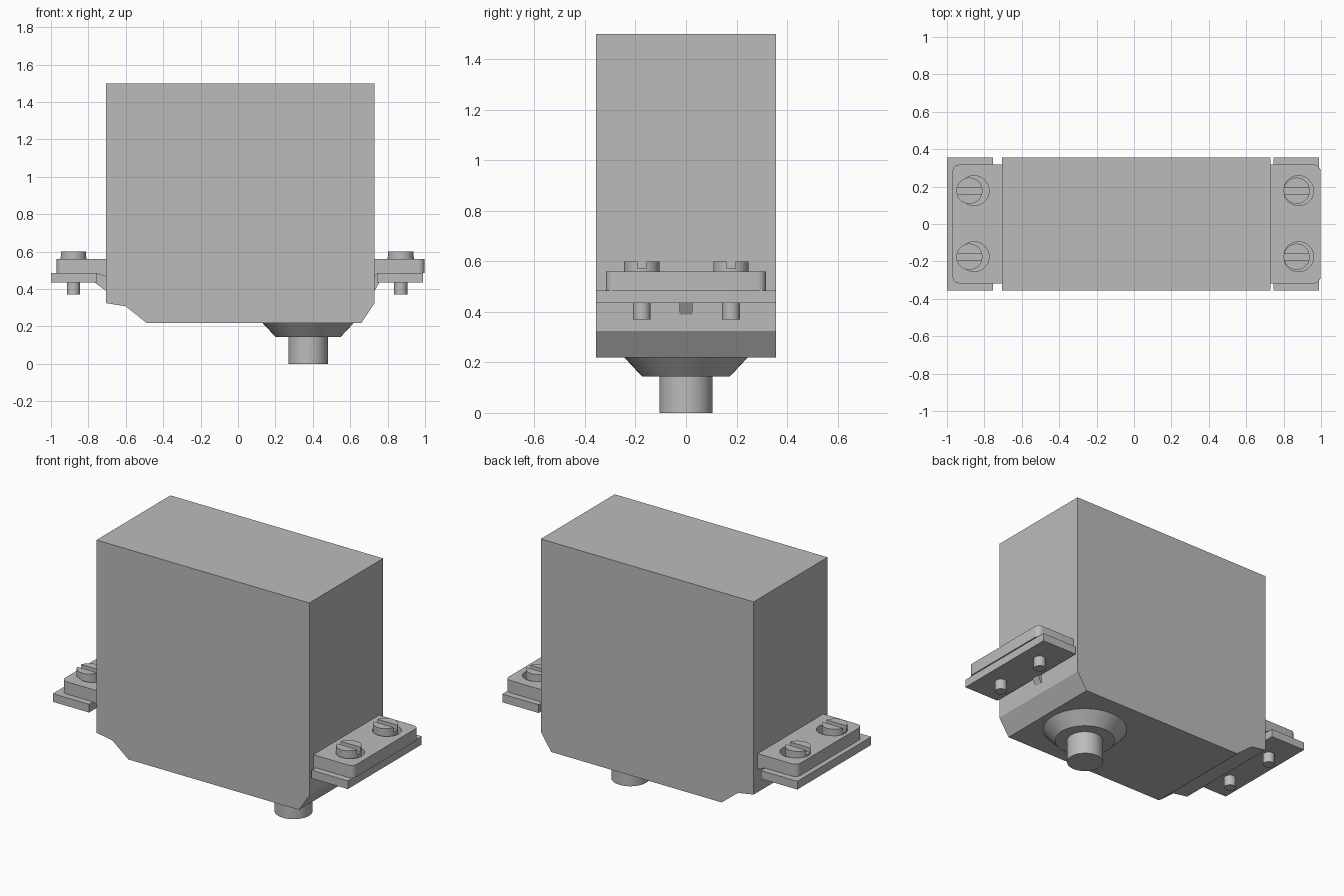
import bpy
import bmesh
from math import pi, cos, sin, radians
from mathutils import Matrix

if "Cube" in bpy.data.objects:
    bpy.data.objects.remove(bpy.data.objects["Cube"])

grey = bpy.data.materials.new("plain_grey")
grey.use_nodes = True
GREY = (0.5, 0.5, 0.5, 1)
grey.diffuse_color = GREY
grey.node_tree.nodes["Principled BSDF"].inputs["Base Color"].default_value = GREY


def finish(name, bm, smooth=False):
    bmesh.ops.recalc_face_normals(bm, faces=bm.faces)
    mesh = bpy.data.meshes.new(name)
    bm.to_mesh(mesh)
    bm.free()
    mesh.materials.append(grey)
    obj = bpy.data.objects.new(name, mesh)
    bpy.context.collection.objects.link(obj)
    if smooth:
        activate(obj)
        bpy.ops.object.shade_smooth_by_angle(angle=radians(30))
    return obj


def activate(obj):
    bpy.ops.object.select_all(action="DESELECT")
    obj.select_set(True)
    bpy.context.view_layer.objects.active = obj


def prism(name, outline, place, depth):
    """Extrude a 2D outline; place(a, b) gives the first 3D layer."""
    bm = bmesh.new()
    face = bm.faces.new([bm.verts.new(place(a, b)) for a, b in outline])
    out = bmesh.ops.extrude_face_region(bm, geom=[face])
    verts = [v for v in out["geom"] if isinstance(v, bmesh.types.BMVert)]
    bmesh.ops.translate(bm, verts=verts, vec=depth)
    return finish(name, bm)


def box(name, x0, x1, y0, y1, z0, z1):
    corners = [(x0, y0), (x1, y0), (x1, y1), (x0, y1)]
    return prism(name, corners, lambda x, y: (x, y, z0), (0, 0, z1 - z0))


def profile(name, outline, half):
    return prism(name, outline, lambda x, z: (x, -half, z), (0, 2 * half, 0))


def cylinder(name, x, y, z0, z1, r0, r1=None, sides=48):
    bm = bmesh.new()
    bmesh.ops.create_cone(bm, cap_ends=True, segments=sides, radius1=r0,
                          radius2=r0 if r1 is None else r1, depth=z1 - z0,
                          matrix=Matrix.Translation((x, y, (z0 + z1) / 2)))
    return finish(name, bm, True)


def cut(obj, cutter):
    cutter.hide_render = True
    mod = obj.modifiers.new("cut", "BOOLEAN")
    mod.operation = "DIFFERENCE"
    mod.solver = "EXACT"
    mod.object = cutter
    activate(obj)
    bpy.ops.object.modifier_apply(modifier=mod.name)
    bpy.data.objects.remove(cutter)


# Housing with chamfered lower edges
profile("housing", [(-0.705, 0.325), (-0.6, 0.308), (-0.49, 0.22), (0.66, 0.22),
                    (0.73, 0.325), (0.73, 1.5), (-0.705, 1.5)], 0.356)

# Output collar and shaft
cylinder("output_collar", 0.375, 0, 0.145, 0.22, 0.175, 0.245)
cylinder("output_shaft", 0.375, 0, 0, 0.16, 0.105)

# Mounting lugs: side, housing wall, plate inner/outer, pad outer, screw x, hole x
LUGS = [("right", -1, 0.705, 0.755, 1.0, 0.97, 0.88, 0.855),
        ("left", 1, 0.73, 0.745, 0.99, 0.998, 0.87, 0.88)]
for side, s, wall, inner, outer, tip, screw_x, hole_x in LUGS:
    box(side + "_plate", s * inner, s * outer, -0.356, 0.356, 0.435, 0.485)

    # Pad with rounded outer corners
    r, half = 0.035, 0.317
    arc = [(tip - r + r * cos(a), half - r + r * sin(a))
           for a in [i * pi / 12 for i in range(7)]]
    outline = [(wall, -half)] + [(x, -y) for x, y in reversed(arc)] + arc[0:] + [(wall, half)]
    pad = prism(side + "_pad", outline, lambda x, y: (s * x, y, 0.485), (0, 0, 0.075))
    profile(side + "_pad_root", [(s * wall, 0.465), (s * inner, 0.485),
                                 (s * wall, 0.485)], half)
    # Small brace under the lug
    profile(side + "_brace", [(s * wall, 0.39), (s * (inner + 0.01), 0.435),
                              (s * (inner + 0.01), 0.48), (s * wall, 0.48)], 0.026)

    for end, y in (("front", -0.175), ("back", 0.178)):
        cut(pad, cylinder("hole_cutter", s * hole_x, y, 0.45, 0.62, 0.08))
        head = cylinder(side + "_" + end + "_screw_head", s * screw_x, y, 0.48, 0.6, 0.07)
        cut(head, box("slot_cutter", s * screw_x - 0.1, s * screw_x + 0.1,
                      y - 0.018, y + 0.018, 0.572, 0.65))
        cylinder(side + "_" + end + "_screw_tip", s * screw_x, y, 0.37, 0.44, 0.035, sides=32)
    activate(pad)
    bpy.ops.object.shade_smooth_by_angle(angle=radians(30))
